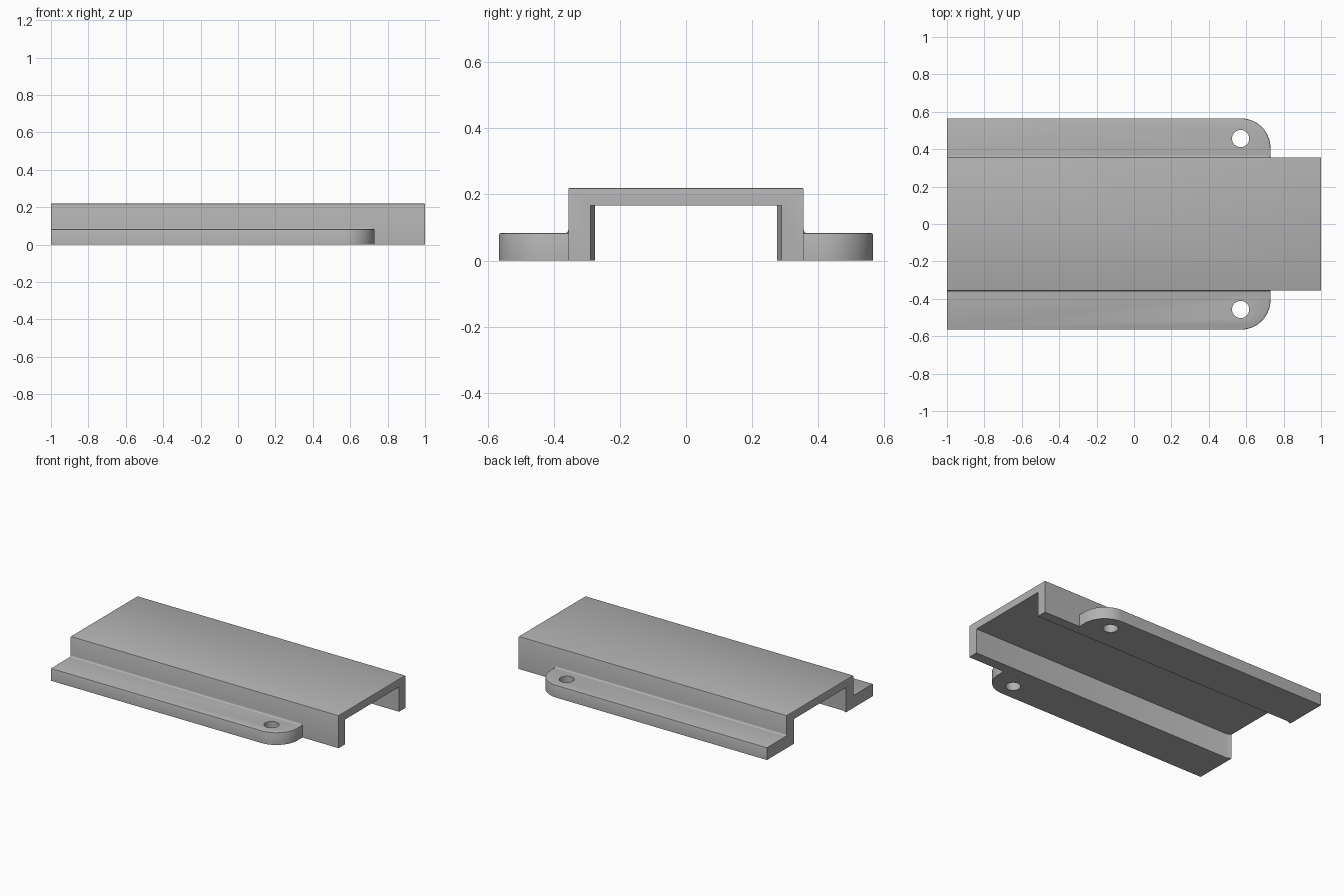
import bpy, bmesh, math

if "Cube" in bpy.data.objects:
    bpy.data.objects.remove(bpy.data.objects["Cube"], do_unlink=True)

LEFT, RIGHT = -1.0, 1.0
TOP, CEILING = 0.22, 0.167
WALL_OUT, WALL_IN, LIP_IN = 0.356, 0.288, 0.275
FLANGE_OUT, FLANGE_TOP, FLANGE_END = 0.565, 0.083, 0.73
ROUND, HOLE, EDGE = 0.16, 0.046, 0.005

grey = bpy.data.materials.new("plain grey")
grey.use_nodes = True
colour = (0.45, 0.45, 0.45, 1)
grey.diffuse_color = colour
grey.node_tree.nodes["Principled BSDF"].inputs["Base Color"].default_value = colour


def loft(name, sections, edge_rule=None):
    """Joins equal-length closed sections, caps the ends and softens chosen edges."""
    bm = bmesh.new()
    rings = [[bm.verts.new(p) for p in section] for section in sections]
    bm.faces.new(rings[0])
    bm.faces.new(rings[-1])
    for a, b in zip(rings, rings[1:]):
        for i in range(len(a)):
            j = (i + 1) % len(a)
            bm.faces.new((a[i], a[j], b[j], b[i]))
    bmesh.ops.recalc_face_normals(bm, faces=bm.faces)
    if edge_rule:
        edges = [e for e in bm.edges if all(edge_rule(v.co) for v in e.verts)
                 and e.calc_face_angle(0) > 0.5]
        bmesh.ops.bevel(bm, geom=edges, offset=EDGE, segments=2,
                        affect='EDGES', profile=0.5)
    mesh = bpy.data.meshes.new(name)
    bm.to_mesh(mesh)
    bm.free()
    mesh.materials.append(grey)
    obj = bpy.data.objects.new(name, mesh)
    bpy.context.collection.objects.link(obj)
    return obj


def select(obj):
    bpy.ops.object.select_all(action='DESELECT')
    obj.select_set(True)
    bpy.context.view_layer.objects.active = obj


def mirror_sides(obj):
    select(obj)
    mod = obj.modifiers.new("both sides", 'MIRROR')
    mod.use_axis = (False, True, False)
    mod.use_mirror_merge = False
    bpy.ops.object.modifier_apply(modifier=mod.name)


def smooth(obj):
    select(obj)
    bpy.ops.object.shade_smooth_by_angle(angle=math.radians(30))


# Channel: upturned U section, its walls thickening at the left end
def channel_section(x, inner):
    half = [(inner, CEILING), (inner, 0), (WALL_OUT, 0), (WALL_OUT, TOP)]
    other = [(-y, z) for y, z in reversed(half)]
    return [(x, y, z) for y, z in half + other]


channel = loft("channel", [channel_section(LEFT, LIP_IN),
                           channel_section(LEFT + 0.03, WALL_IN),
                           channel_section(RIGHT, WALL_IN)],
               lambda co: co.z > TOP - 0.001)
smooth(channel)

# Flanges: flat strips with one rounded corner
cx, cy = FLANGE_END - ROUND, FLANGE_OUT - ROUND
outline = [(LEFT, WALL_OUT), (FLANGE_END, WALL_OUT)]
for i in range(21):
    a = math.pi / 2 * i / 20
    outline.append((cx + ROUND * math.cos(a), cy + ROUND * math.sin(a)))
outline.append((LEFT, FLANGE_OUT))
flanges = loft("mounting_flanges",
               [[(x, y, z) for x, y in outline] for z in (0, FLANGE_TOP)],
               lambda co: co.z > FLANGE_TOP - 0.001 and (co.y > WALL_OUT + 0.01 or co.x > 0))

# Screw holes
bpy.ops.mesh.primitive_cylinder_add(vertices=40, radius=HOLE, depth=1,
                                    location=(cx, 0.457, 0))
cutter = bpy.context.object
cutter.name = "hole_cutter"
cutter.hide_render = True
cutter.data.materials.append(grey)
select(flanges)
cut = flanges.modifiers.new("screw hole", 'BOOLEAN')
cut.operation = 'DIFFERENCE'
cut.solver = 'EXACT'
cut.object = cutter
bpy.ops.object.modifier_apply(modifier=cut.name)
bpy.data.objects.remove(cutter, do_unlink=True)
mirror_sides(flanges)
smooth(flanges)

# Small concave fillets where flanges meet the walls
R = 0.01


def fillet_section(x):
    pts = [(x, WALL_OUT, FLANGE_TOP)]
    for i in range(6):
        a = math.pi / 2 * i / 5
        pts.append((x, WALL_OUT + R * (1 - math.sin(a)), FLANGE_TOP + R * (1 - math.cos(a))))
    return pts


fillets = loft("flange_fillets", [fillet_section(LEFT), fillet_section(FLANGE_END - EDGE)])
mirror_sides(fillets)
smooth(fillets)
